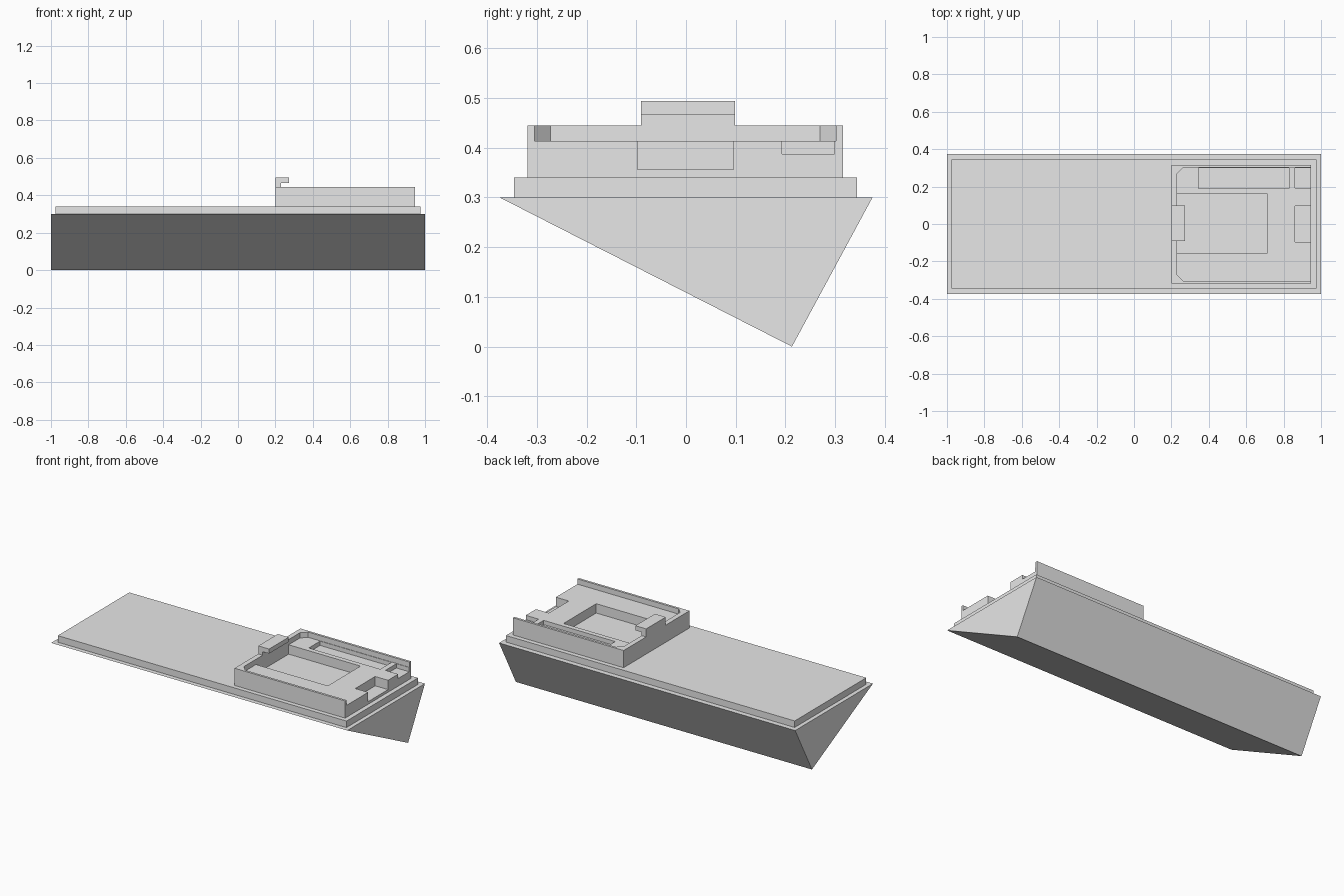
import bpy
import bmesh
from mathutils import Vector

cube = bpy.data.objects.get("Cube")
if cube:
    bpy.data.objects.remove(cube, do_unlink=True)

grey = bpy.data.materials.new("light_grey")
grey.use_nodes = True
grey.diffuse_color = (0.8, 0.8, 0.8, 1)
grey.node_tree.nodes["Principled BSDF"].inputs["Base Color"].default_value = (0.8, 0.8, 0.8, 1)


def prism(name, outline, direction):
    """Extrude a flat outline of 3D points along a direction."""
    bm = bmesh.new()
    face = bm.faces.new([bm.verts.new(p) for p in outline])
    result = bmesh.ops.extrude_face_region(bm, geom=[face], use_keep_orig=True)
    moved = [v for v in result["geom"] if isinstance(v, bmesh.types.BMVert)]
    bmesh.ops.translate(bm, verts=moved, vec=Vector(direction))
    bmesh.ops.recalc_face_normals(bm, faces=bm.faces[:])
    mesh = bpy.data.meshes.new(name)
    bm.to_mesh(mesh)
    bm.free()
    mesh.materials.append(grey)
    obj = bpy.data.objects.new(name, mesh)
    bpy.context.collection.objects.link(obj)
    return obj


def box(name, x, y, z):
    outline = [(x[0], y[0], z[0]), (x[1], y[0], z[0]), (x[1], y[1], z[0]), (x[0], y[1], z[0])]
    return prism(name, outline, (0, 0, z[1] - z[0]))


def cut(target, cutter):
    """Subtract a cutter from the target, then discard it."""
    cutter.hide_render = True
    mod = target.modifiers.new("cut", 'BOOLEAN')
    mod.operation = 'DIFFERENCE'
    mod.solver = 'EXACT'
    mod.object = cutter
    bpy.context.view_layer.objects.active = target
    bpy.ops.object.modifier_apply(modifier=mod.name)
    bpy.data.objects.remove(cutter, do_unlink=True)


# Wedge body and raised deck
prism("wedge_base", [(-1, -0.375, 0.3), (-1, 0.375, 0.3), (-1, 0.213, 0)], (2, 0, 0))
box("deck_plate", (-0.975, 0.975), (-0.346, 0.344), (0.3, 0.34))

# Housing with a chamfered tray, open at the end
housing = box("housing", (0.2, 0.947), (-0.319, 0.316), (0.34, 0.445))
tray_floor, end = 0.413, 1.1
tray = [(0.23, -0.272), (0.263, -0.305), (end, -0.305),
        (end, 0.302), (0.263, 0.302), (0.23, 0.269)]
cut(housing, prism("tray_cutter", [(x, y, tray_floor) for x, y in tray], (0, 0, 0.1)))

# Pockets and notches sunk into the tray floor
pockets = {
    "main_pocket": ((0.23, 0.715), (-0.155, 0.16), 0.356),
    "end_notch": ((0.86, end), (-0.097, 0.095), 0.356),
    "corner_notch": ((0.86, end), (0.193, 0.299), 0.387),
    "long_slot": ((0.345, 0.828), (0.19, 0.299), 0.387),
}
for name, (x, y, floor) in pockets.items():
    cut(housing, box(name + "_cutter", x, y, (floor, 0.43)))

# Hooked latch on the inner wall
latch = [(0.2, 0.445), (0.23, 0.445), (0.23, 0.466), (0.273, 0.466), (0.273, 0.494), (0.2, 0.494)]
prism("latch_hook", [(x, -0.09, z) for x, z in latch], (0, 0.189, 0))
